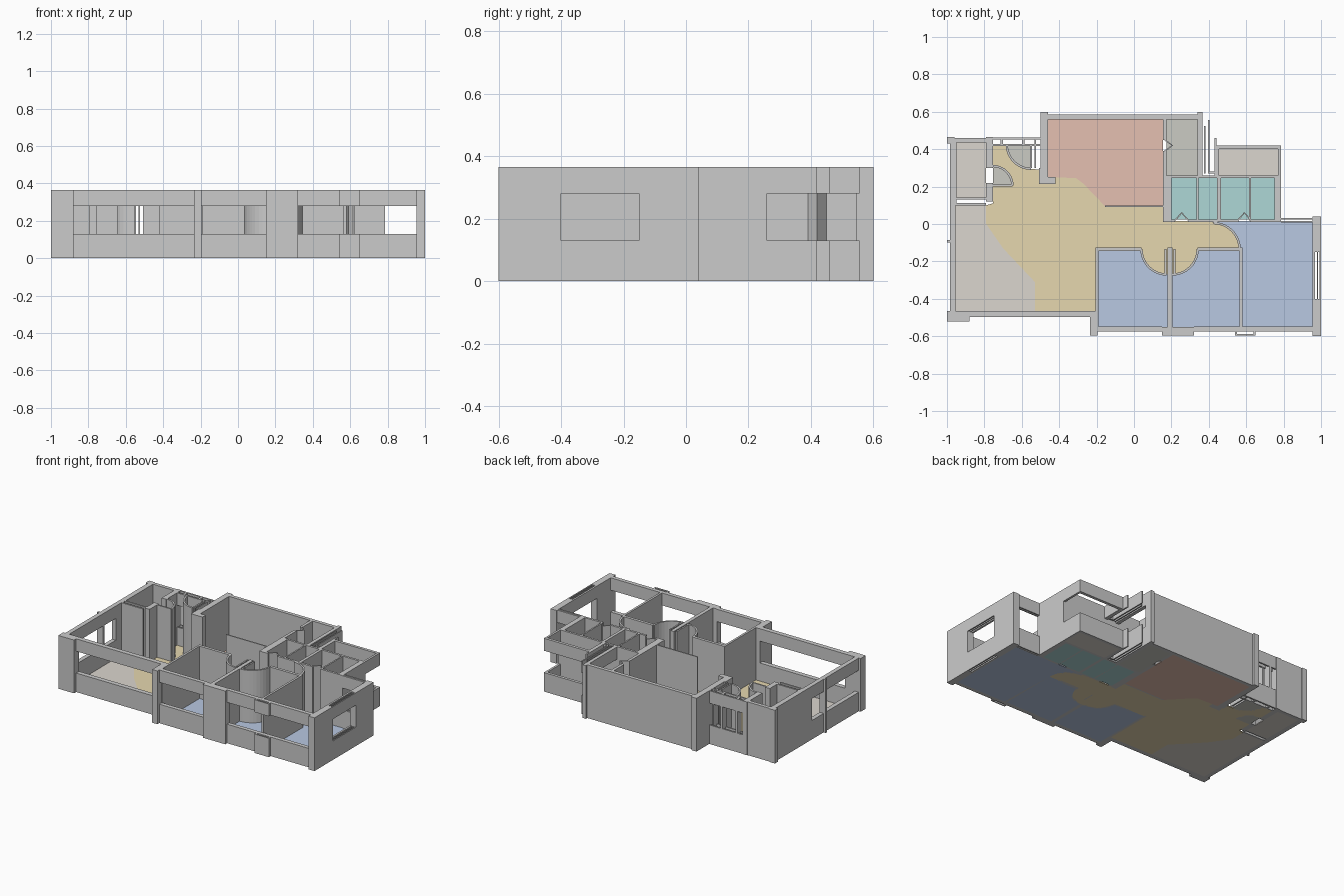
import bpy, bmesh, math
from mathutils import Vector

H, SILL, HEAD, FLOOR = 0.365, 0.13, 0.28, 0.006


def finish(bm, name, color=None):
    bmesh.ops.recalc_face_normals(bm, faces=bm.faces)
    me = bpy.data.meshes.new(name)
    bm.to_mesh(me)
    bm.free()
    ob = bpy.data.objects.new(name, me)
    bpy.context.collection.objects.link(ob)
    if color:
        mat = bpy.data.materials.new(name + "_paint")
        mat.diffuse_color = (*color, 1)
        me.materials.append(mat)


def prism(bm, pts, z0, z1):
    face = bm.faces.new([bm.verts.new((x, y, z0)) for x, y in pts])
    ext = bmesh.ops.extrude_face_region(bm, geom=[face], use_keep_orig=True)
    verts = [g for g in ext["geom"] if isinstance(g, bmesh.types.BMVert)]
    bmesh.ops.translate(bm, verts=verts, vec=(0, 0, z1 - z0))


def rect(x0, x1, y0, y1):
    return [(x0, y0), (x1, y0), (x1, y1), (x0, y1)]


def walls(name, boxes, window=False):
    """Boxes x0,x1,y0,y1; windowed ones become a parapet and a lintel."""
    bm = bmesh.new()
    for b in boxes:
        for z0, z1 in ([(0, SILL), (HEAD, H)] if window else [(0, H)]):
            prism(bm, rect(*b), z0, z1)
    finish(bm, name)


def path_wall(name, pts, t=0.012):
    """Thin full-height wall following a path."""
    pts = [Vector(p) for p in pts]
    left, right = [], []
    for i, p in enumerate(pts):
        d = (pts[min(i + 1, len(pts) - 1)] - pts[max(i - 1, 0)]).normalized()
        n = Vector((-d.y, d.x)) * t / 2
        left.append(p + n)
        right.append(p - n)
    bm = bmesh.new()
    prism(bm, left + right[::-1], 0, H)
    finish(bm, name)


def arc(cx, cy, r, a0, a1, n=10):
    angs = [math.radians(a0 + (a1 - a0) * i / n) for i in range(n + 1)]
    return [(cx + r * math.cos(a), cy + r * math.sin(a)) for a in angs]


def floor(name, color, *polys):
    bm = bmesh.new()
    for p in polys:
        prism(bm, p, 0, FLOOR)
    finish(bm, name, color)


YELLOW, RED, BLUE = (.79, .68, .43), (.78, .53, .44), (.48, .58, .76)
TEAL, BEIGE, GREY = (.42, .68, .67), (.71, .67, .62), (.60, .60, .55)

# door swings, shared by floors and curved walls
SWING_A = arc(0.175, -0.135, 0.135, 180, 270)
SWING_B = arc(0.205, -0.135, 0.135, 270, 360)
SWING_C = arc(0.425, -0.135, 0.14, 90, 0)
SWING_D = arc(-0.755, 0.205, 0.105, 90, 0)
SWING_E = arc(-0.55, 0.425, 0.13, 180, 270)

# floors
floor("living_floor", YELLOW,
      [(-0.42, -0.465), (-0.205, -0.465), (-0.205, -0.135)] + SWING_A + SWING_B
      + [(0.565, -0.135)] + SWING_C[::-1]
      + [(0.42, 0.015), (0.155, 0.015), (0.155, 0.095), (-0.155, 0.095),
         (-0.27, 0.215), (-0.31, 0.245), (-0.42, 0.25)],
      [(-0.53, -0.465), (-0.42, -0.465), (-0.42, 0.23), (-0.50, 0.23), (-0.50, 0.29)]
      + SWING_E[::-1] + [(-0.755, 0.42)] + SWING_D
      + [(-0.755, 0.205), (-0.755, 0.11), (-0.79, 0.10), (-0.79, 0.0), (-0.70, -0.13), (-0.53, -0.31)])
floor("main_room_floor", RED,
      [(-0.46, 0.56), (-0.46, 0.25), (-0.42, 0.25), (-0.31, 0.245), (-0.27, 0.215),
       (-0.155, 0.095), (0.155, 0.095), (0.155, 0.56)])
floor("bedroom_floors", BLUE,
      [(-0.19, -0.55), (0.18, -0.55), (0.18, -0.27)] + SWING_A[::-1] + [(-0.19, -0.135)],
      [(0.205, -0.55), (0.565, -0.55), (0.565, -0.135)] + SWING_B[::-1],
      [(0.58, -0.55), (0.955, -0.55), (0.955, 0.015), (0.43, 0.015)] + SWING_C)
floor("bathroom_floors", TEAL, rect(0.20, 0.445, 0.025, 0.245), rect(0.465, 0.75, 0.025, 0.245))
floor("terrace_floors", BEIGE,
      [(-0.955, -0.465), (-0.53, -0.465), (-0.53, -0.31), (-0.70, -0.13),
       (-0.79, 0.0), (-0.79, 0.10), (-0.955, 0.10)],
      rect(-0.95, -0.79, 0.14, 0.435), rect(0.455, 0.77, 0.26, 0.40))
floor("utility_floors", GREY, rect(0.175, 0.34, 0.26, 0.56),
      [(-0.55, 0.425)] + SWING_E, [(-0.755, 0.205)] + SWING_D[::-1])

# solid outer walls
walls("main_room_walls", [
    (-0.50, 0.34, 0.56, 0.585), (-0.50, -0.46, 0.23, 0.60), (0.34, 0.365, 0.545, 0.60),
    (0.155, 0.175, 0.45, 0.56), (0.155, 0.175, 0.015, 0.39), (-0.505, -0.42, 0.215, 0.25),
    (-0.155, 0.155, 0.09, 0.098)])
walls("corner_room_walls", [
    (-1.0, -0.96, 0.43, 0.465), (-0.96, -0.76, 0.435, 0.46), (-0.985, -0.95, 0.10, 0.46),
    (-0.79, -0.755, 0.30, 0.465), (-0.79, -0.755, 0.12, 0.22),
    (-0.95, -0.79, 0.13, 0.142), (-0.95, -0.79, 0.10, 0.112)])
walls("columns", [
    (-1.0, -0.88, -0.52, -0.465), (-0.235, -0.195, -0.595, -0.465),
    (0.15, 0.32, -0.595, -0.55), (0.955, 1.0, -0.60, -0.40), (0.955, 1.0, -0.15, 0.04),
    (-1.0, -0.955, -0.10, -0.085), (-0.985, -0.955, 0.04, 0.10)])

# windowed outer walls
walls("window_walls", [
    (-0.88, -0.235, -0.497, -0.465), (-0.195, 0.15, -0.575, -0.547),
    (0.32, 0.955, -0.575, -0.547), (-0.985, -0.955, -0.465, 0.04),
    (0.955, 0.968, -0.40, -0.15), (0.978, 0.983, -0.40, -0.15), (0.992, 1.0, -0.40, -0.15),
    (0.785, 0.955, 0.008, 0.017), (0.785, 0.955, 0.024, 0.033)], True)
walls("bay_box", [(0.54, 0.65, -0.595, -0.588), (0.54, 0.552, -0.588, -0.575),
                  (0.638, 0.65, -0.588, -0.575)], True)
walls("rear_balcony_parapet", [
    (0.44, 0.785, 0.40, 0.42), (0.44, 0.455, 0.26, 0.40), (0.77, 0.785, 0.26, 0.40)], True)
walls("utility_window_wall", [
    (0.34, 0.365, 0.26, 0.545), (0.375, 0.383, 0.27, 0.525), (0.395, 0.403, 0.27, 0.555),
    (0.43, 0.44, 0.26, 0.46), (0.403, 0.43, 0.27, 0.28)], True)
walls("entry_window_wall", [(-0.755, -0.50, 0.452, 0.462), (-0.755, -0.50, 0.417, 0.427)], True)
walls("entry_posts", [(-0.715, -0.70, 0.417, 0.462), (-0.60, -0.585, 0.417, 0.462),
                      (-0.555, -0.545, 0.30, 0.427), (-0.532, -0.524, 0.30, 0.46),
                      (-0.508, -0.50, 0.215, 0.30)])

# interior partitions
walls("bathroom_walls", [
    (0.175, 0.785, 0.245, 0.26), (0.175, 0.20, 0.015, 0.26), (0.335, 0.345, 0.02, 0.25),
    (0.445, 0.465, 0.02, 0.25), (0.615, 0.625, 0.02, 0.25), (0.75, 0.785, 0.01, 0.25),
    (0.155, 0.22, 0.01, 0.025), (0.29, 0.56, 0.01, 0.025), (0.62, 0.75, 0.01, 0.025)])
walls("bedroom_partitions", [
    (-0.205, -0.19, -0.55, -0.125), (-0.19, 0.04, -0.145, -0.125), (0.18, 0.205, -0.55, -0.125),
    (0.34, 0.58, -0.145, -0.125), (0.565, 0.58, -0.55, -0.125)])

# curved door swings and door leaves
for i, s in enumerate((SWING_A, SWING_B, SWING_C, SWING_D, SWING_E)):
    path_wall(f"door_swing_{i + 1}", s)
walls("door_leaves", [(0.163, 0.173, -0.27, -0.135), (0.212, 0.222, -0.27, -0.135),
                      (-0.755, -0.65, 0.20, 0.21)])
for i, (x, y, w) in enumerate(((0.255, 0.02, 0.035), (0.59, 0.02, 0.035))):
    path_wall(f"folding_door_{i + 1}", [(x - w, y), (x, y + 0.04), (x + w, y)], 0.008)
path_wall("folding_door_3", [(0.165, 0.45), (0.205, 0.42), (0.165, 0.39)], 0.008)
